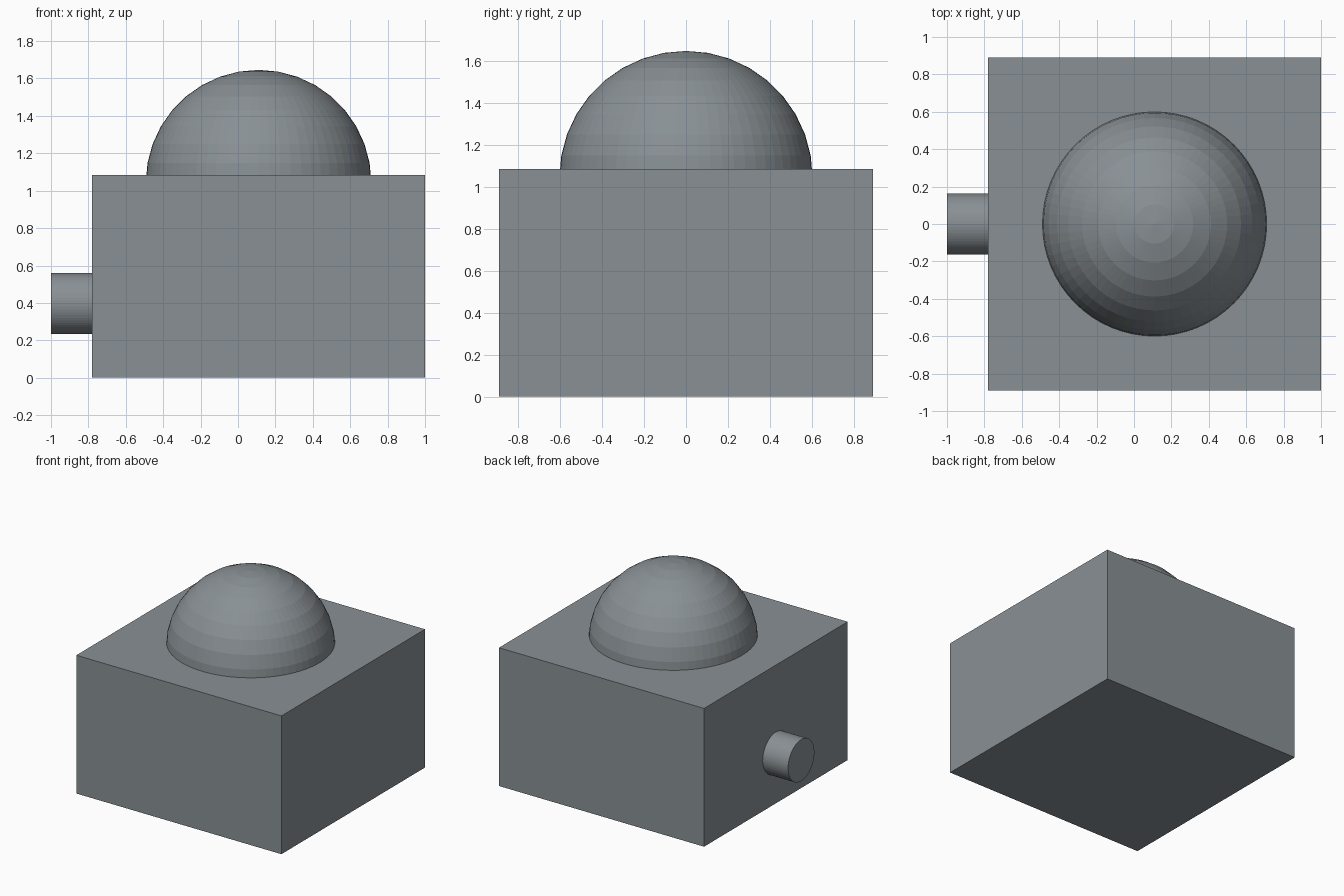
import bpy
import bmesh
import math
from mathutils import Matrix, Vector

if "Cube" in bpy.data.objects:
    bpy.data.objects.remove(bpy.data.objects["Cube"])

# Dark blue-grey paint shared by all parts
paint = bpy.data.materials.new("slate_paint")
paint.diffuse_color = (0.25, 0.28, 0.30, 1)
paint.use_nodes = True
paint.node_tree.nodes["Principled BSDF"].inputs["Base Color"].default_value = paint.diffuse_color

def make_object(name, bm):
    bmesh.ops.recalc_face_normals(bm, faces=bm.faces[:])
    mesh = bpy.data.meshes.new(name)
    bm.to_mesh(mesh)
    bm.free()
    mesh.materials.append(paint)
    obj = bpy.data.objects.new(name, mesh)
    bpy.context.collection.objects.link(obj)
    return obj

CENTRE_X = 0.11
BOX_TOP = 1.085
DOME_Z = 1.043

# Box base
bm = bmesh.new()
bmesh.ops.create_cube(bm, size=1, matrix=Matrix.Translation((CENTRE_X, 0, BOX_TOP / 2))
                      @ Matrix.Diagonal((1.78, 1.78, BOX_TOP, 1)))
make_object("base_box", bm)

# Faceted dome, cut just below the top of the box
bm = bmesh.new()
bmesh.ops.create_uvsphere(bm, u_segments=64, v_segments=18, radius=0.603,
                          matrix=Matrix.Translation((CENTRE_X, 0, DOME_Z)))
bmesh.ops.bisect_plane(bm, geom=bm.verts[:] + bm.edges[:] + bm.faces[:],
                       plane_co=Vector((0, 0, DOME_Z)), plane_no=Vector((0, 0, 1)),
                       clear_inner=True)
bmesh.ops.holes_fill(bm, edges=[e for e in bm.edges if e.is_boundary], sides=0)
make_object("dome", bm)

# Round peg on the left side, slightly sunk into the box
x0, x1 = -1.0, -0.74
bm = bmesh.new()
bmesh.ops.create_cone(bm, cap_ends=True, segments=64, radius1=0.163, radius2=0.163,
                      depth=x1 - x0,
                      matrix=Matrix.Translation(((x0 + x1) / 2, 0, 0.397))
                      @ Matrix.Rotation(math.pi / 2, 4, 'Y'))
make_object("side_peg", bm)
